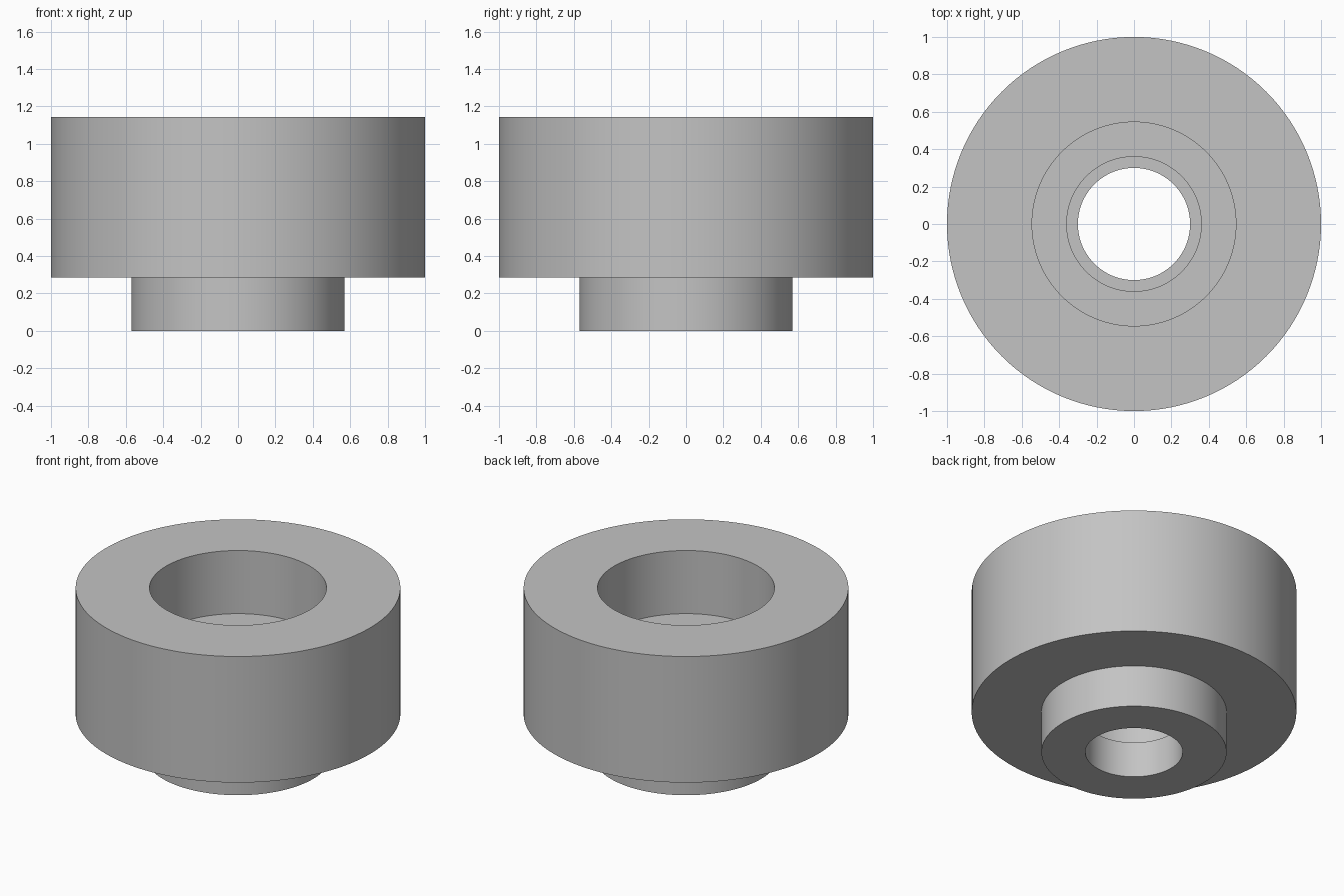
import bpy
import bmesh
from math import cos, sin, tau, radians

cube = bpy.data.objects.get("Cube")
if cube:
    bpy.data.objects.remove(cube, do_unlink=True)

SEGMENTS = 128

# Plain grey metal
metal = bpy.data.materials.new("grey_metal")
metal.use_nodes = True
grey = (0.55, 0.55, 0.55, 1)
metal.diffuse_color = grey
metal.node_tree.nodes["Principled BSDF"].inputs["Base Color"].default_value = grey


def lathe(name, profile):
    """Revolve a closed (radius, height) profile around z."""
    bm = bmesh.new()
    rings = [[bm.verts.new((r * cos(tau * i / SEGMENTS), r * sin(tau * i / SEGMENTS), z))
              for i in range(SEGMENTS)] for r, z in profile]
    for lower, upper in zip(rings, rings[1:] + rings[:1]):
        for i in range(SEGMENTS):
            j = (i + 1) % SEGMENTS
            bm.faces.new((lower[i], lower[j], upper[j], upper[i]))
    bmesh.ops.recalc_face_normals(bm, faces=bm.faces)
    mesh = bpy.data.meshes.new(name)
    bm.to_mesh(mesh)
    bm.free()
    mesh.materials.append(metal)
    obj = bpy.data.objects.new(name, mesh)
    bpy.context.collection.objects.link(obj)
    bpy.ops.object.select_all(action="DESELECT")
    obj.select_set(True)
    bpy.context.view_layer.objects.active = obj
    bpy.ops.object.shade_smooth_by_angle(angle=radians(30))
    return obj


# Outer steps from the foot up, then the stepped bore back down
lathe("stepped_bushing", [
    (0.30, 0), (0.57, 0), (0.57, 0.286), (1, 0.286), (1, 1.143),
    (0.545, 1.143), (0.545, 0.714), (0.36, 0.714), (0.36, 0.243), (0.30, 0.243),
])
